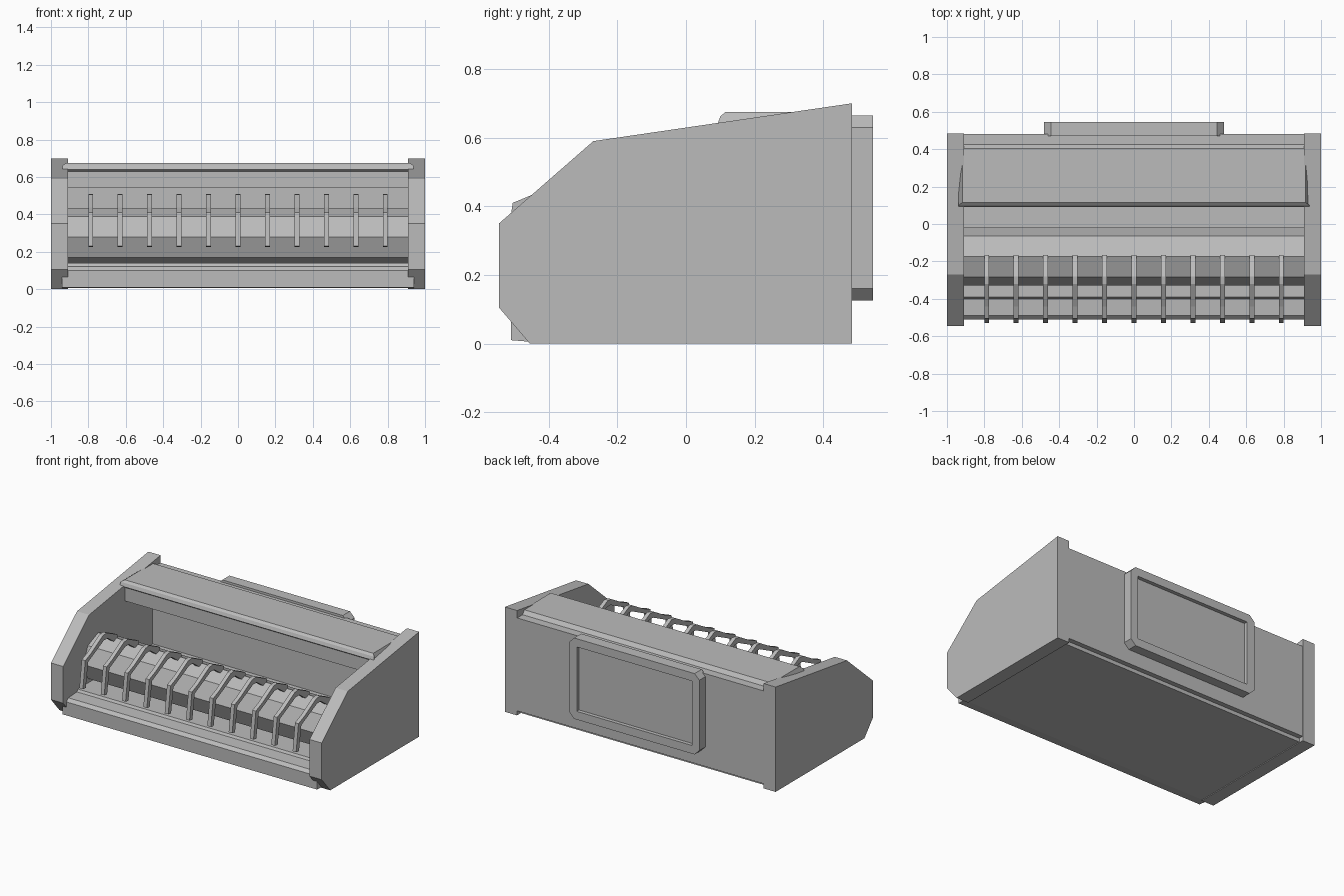
import bpy
import bmesh
from math import cos, sin, tau

cube = bpy.data.objects.get("Cube")
if cube:
    bpy.data.objects.remove(cube, do_unlink=True)

GREY = (0.5, 0.5, 0.5, 1)
grey = bpy.data.materials.new("machine grey")
grey.use_nodes = True
grey.diffuse_color = GREY
grey.node_tree.nodes["Principled BSDF"].inputs["Base Color"].default_value = GREY


def finish(name, bm):
    bmesh.ops.recalc_face_normals(bm, faces=bm.faces)
    mesh = bpy.data.meshes.new(name)
    bm.to_mesh(mesh)
    bm.free()
    mesh.materials.append(grey)
    obj = bpy.data.objects.new(name, mesh)
    bpy.context.collection.objects.link(obj)
    return obj


def prism(name, profile, x0, x1):
    """Extrude a closed (y, z) profile along x."""
    bm = bmesh.new()
    face = bm.faces.new([bm.verts.new((x0, y, z)) for y, z in profile])
    new = bmesh.ops.extrude_face_region(bm, geom=[face])["geom"]
    verts = [g for g in new if isinstance(g, bmesh.types.BMVert)]
    bmesh.ops.translate(bm, verts=verts, vec=(x1 - x0, 0, 0))
    return finish(name, bm)


def rect(y0, y1, z0, z1):
    return [(y0, z0), (y1, z0), (y1, z1), (y0, z1)]


INNER = 0.91

# Side plates
side = [(-0.545, 0.35), (-0.27, 0.59), (0.483, 0.70), (0.483, 0),
        (-0.455, 0), (-0.545, 0.105)]
prism("left_side_plate", side, INNER, 1)
prism("right_side_plate", side, -1, -INNER)

# Floor with raised front lip
floor = [(-0.51, 0.01), (-0.51, 0.10), (-0.49, 0.12), (-0.40, 0.125),
         (-0.39, 0.14), (0.45, 0.14), (0.45, 0.005), (-0.45, 0.005)]
prism("floor", floor, -0.94, 0.94)

# Back wall and the fascia under the cover
prism("back_wall", rect(0.40, 0.482, 0.03, 0.65), -0.92, 0.92)
prism("fascia", rect(0.105, 0.13, 0.54, 0.65), -INNER, INNER)

# Top cover with sloping ends
cover = prism("top_cover", [(0.092, 0.64), (0.10, 0.662), (0.115, 0.675),
                            (0.405, 0.675), (0.425, 0.65), (0.425, 0.63),
                            (0.105, 0.63)], -0.937, 0.937)
for v in cover.data.vertices:
    if v.co.z > 0.67:
        v.co.x *= 0.98

# Eight-sided drum
drum = [(-0.175 + 0.155 * cos(tau * i / 8), 0.28 + 0.155 * sin(tau * i / 8))
        for i in range(8)]
prism("drum", drum, -INNER, INNER)

# Row of bent fingers reaching over the drum
finger = [(-0.165, 0.43), (-0.165, 0.455), (-0.28, 0.51), (-0.32, 0.505),
          (-0.44, 0.437), (-0.505, 0.41), (-0.53, 0.23), (-0.50, 0.225),
          (-0.475, 0.39), (-0.31, 0.47), (-0.27, 0.47), (-0.20, 0.42)]
for i in range(-5, 6):
    x = i * 0.1575
    prism(f"finger_{i + 6}", finger, x - 0.013, x + 0.013)

# Rear panel: chamfered outline with a recessed centre
bm = bmesh.new()
W, LOW, HIGH, C = 0.48, 0.125, 0.665, 0.035
outline = [(-W + C, LOW), (W - C, LOW), (W, LOW + C), (W, HIGH - C),
           (W - C, HIGH), (-W + C, HIGH), (-W, HIGH - C), (-W, LOW + C)]
base = bm.faces.new([bm.verts.new((x, 0.47, z)) for x, z in outline])
new = bmesh.ops.extrude_face_region(bm, geom=[base])["geom"]
bmesh.ops.translate(bm, vec=(0, 0.075, 0),
                    verts=[g for g in new if isinstance(g, bmesh.types.BMVert)])
finish("rear_panel", bm)

# Square recess cut into the panel
cutter = prism("recess_cutter", rect(0.52, 0.60, 0.18, 0.61), -0.425, 0.425)
cutter.hide_render = True
cutter.hide_viewport = True
cut = bpy.data.objects["rear_panel"].modifiers.new("recess", 'BOOLEAN')
cut.operation = 'DIFFERENCE'
cut.solver = 'EXACT'
cut.object = cutter
